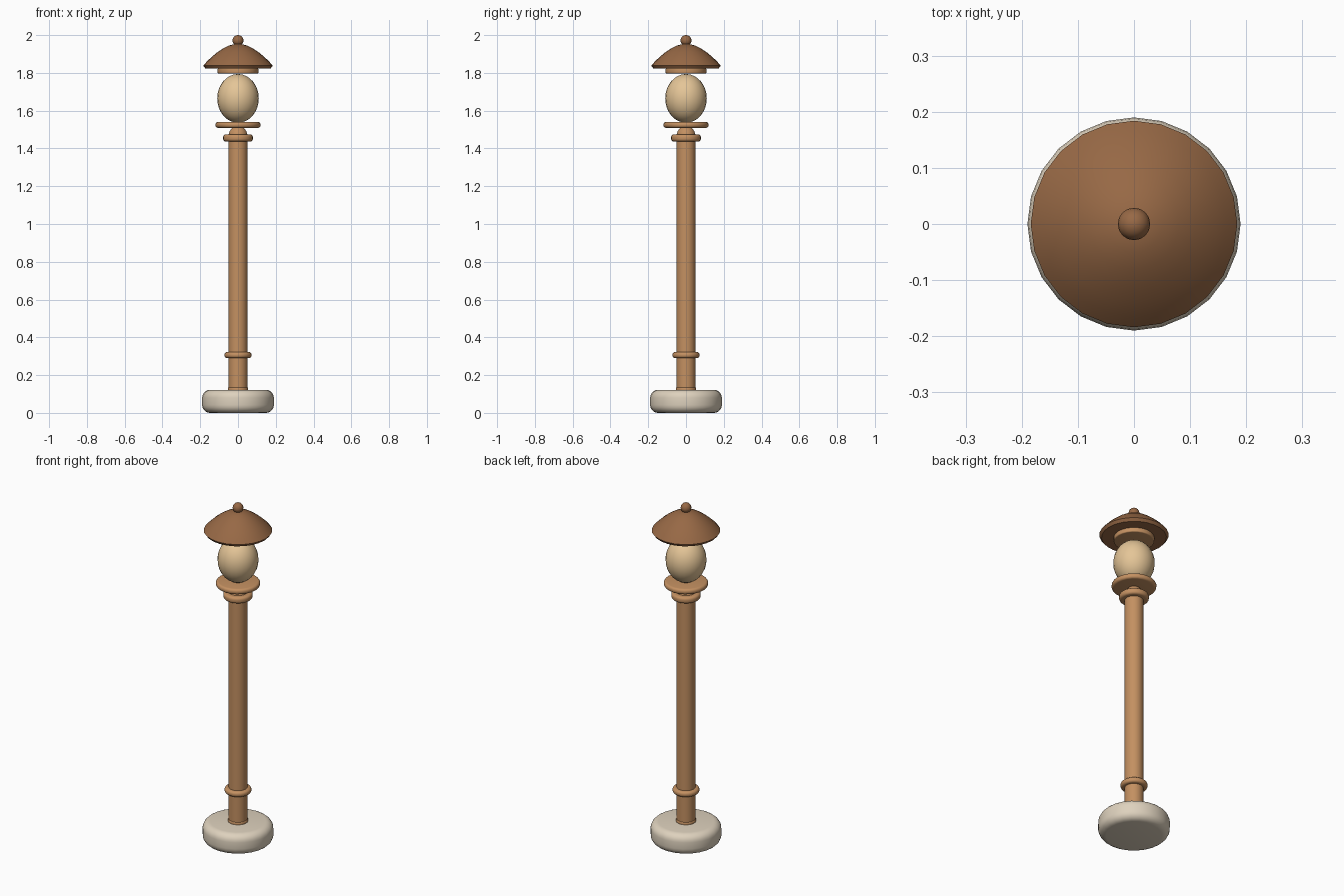
import bpy, math

cube = bpy.data.objects.get("Cube")
if cube:
    bpy.data.objects.remove(cube, do_unlink=True)


def material(name, rgb):
    m = bpy.data.materials.new(name)
    m.use_nodes = True
    m.diffuse_color = (*rgb, 1)
    m.node_tree.nodes["Principled BSDF"].inputs["Base Color"].default_value = (*rgb, 1)
    return m


WOOD = material("warm wood", (0.55, 0.28, 0.12))
DARK = material("dark wood", (0.31, 0.14, 0.06))
GLASS = material("cream glass", (0.78, 0.56, 0.31))
STONE = material("pale stone", (0.73, 0.64, 0.51))


def finish(obj, name, mat):
    obj.name = name
    obj.data.materials.append(mat)
    bpy.ops.object.shade_smooth_by_angle(angle=math.radians(35))
    return obj


def disc(name, radius, low, high, mat, bevel=0.0, segments=4):
    """Upright cylinder with optionally rounded rims."""
    bpy.ops.mesh.primitive_cylinder_add(vertices=24, radius=radius, depth=high - low,
                                        location=(0, 0, (low + high) / 2))
    obj = bpy.context.object
    if bevel:
        mod = obj.modifiers.new("rounded rim", "BEVEL")
        mod.width, mod.segments = bevel, segments
        mod.limit_method, mod.angle_limit = "ANGLE", math.radians(60)
        bpy.ops.object.modifier_apply(modifier=mod.name)
    return finish(obj, name, mat)


def ball(name, radius, height, z, mat, sides=24, rings=16):
    bpy.ops.mesh.primitive_uv_sphere_add(segments=sides, ring_count=rings, radius=1,
                                         location=(0, 0, z))
    obj = bpy.context.object
    obj.scale = (radius, radius, height)
    bpy.ops.object.transform_apply(location=False, rotation=False, scale=True)
    return finish(obj, name, mat)


def lathe(name, profile, mat, sides=24):
    """Spin (radius, height) points around z, closing both ends with a face."""
    verts, faces = [], []
    for r, z in profile:
        for i in range(sides):
            a = math.tau * i / sides
            verts.append((r * math.cos(a), r * math.sin(a), z))
    for k in range(len(profile) - 1):
        for i in range(sides):
            j = (i + 1) % sides
            a, b = k * sides, (k + 1) * sides
            faces.append((a + i, a + j, b + j, b + i))
    faces.append(tuple(reversed(range(sides))))
    faces.append(tuple(range(len(verts) - sides, len(verts))))
    mesh = bpy.data.meshes.new(name)
    mesh.from_pydata(verts, [], faces)
    obj = bpy.data.objects.new(name, mesh)
    bpy.context.collection.objects.link(obj)
    bpy.ops.object.select_all(action="DESELECT")
    obj.select_set(True)
    bpy.context.view_layer.objects.active = obj
    return finish(obj, name, mat)


# Foot and post
disc("base", 0.19, 0, 0.122, STONE, 0.042, 5)
disc("post", 0.05, 0.11, 1.46, WOOD)
disc("post_foot_ring", 0.054, 0.115, 0.135, WOOD, 0.006)
disc("lower_ring", 0.072, 0.29, 0.322, WOOD, 0.014)

# Collar and tray under the globe
disc("upper_collar", 0.079, 1.437, 1.474, WOOD, 0.014)
ball("collar_dome", 0.05, 0.055, 1.465, WOOD)
disc("globe_tray", 0.119, 1.509, 1.541, WOOD, 0.014)

# Globe with its top ring
ball("globe", 0.11, 0.129, 1.665, GLASS)
disc("globe_top_ring", 0.108, 1.797, 1.825, WOOD, 0.006)

# Domed roof and finial
lathe("roof", [(0.172, 1.822), (0.184, 1.838), (0.165, 1.86), (0.14, 1.884),
               (0.11, 1.909), (0.08, 1.929), (0.05, 1.944), (0.02, 1.952)], DARK)
ball("finial", 0.029, 0.029, 1.971, DARK, 16, 10)
